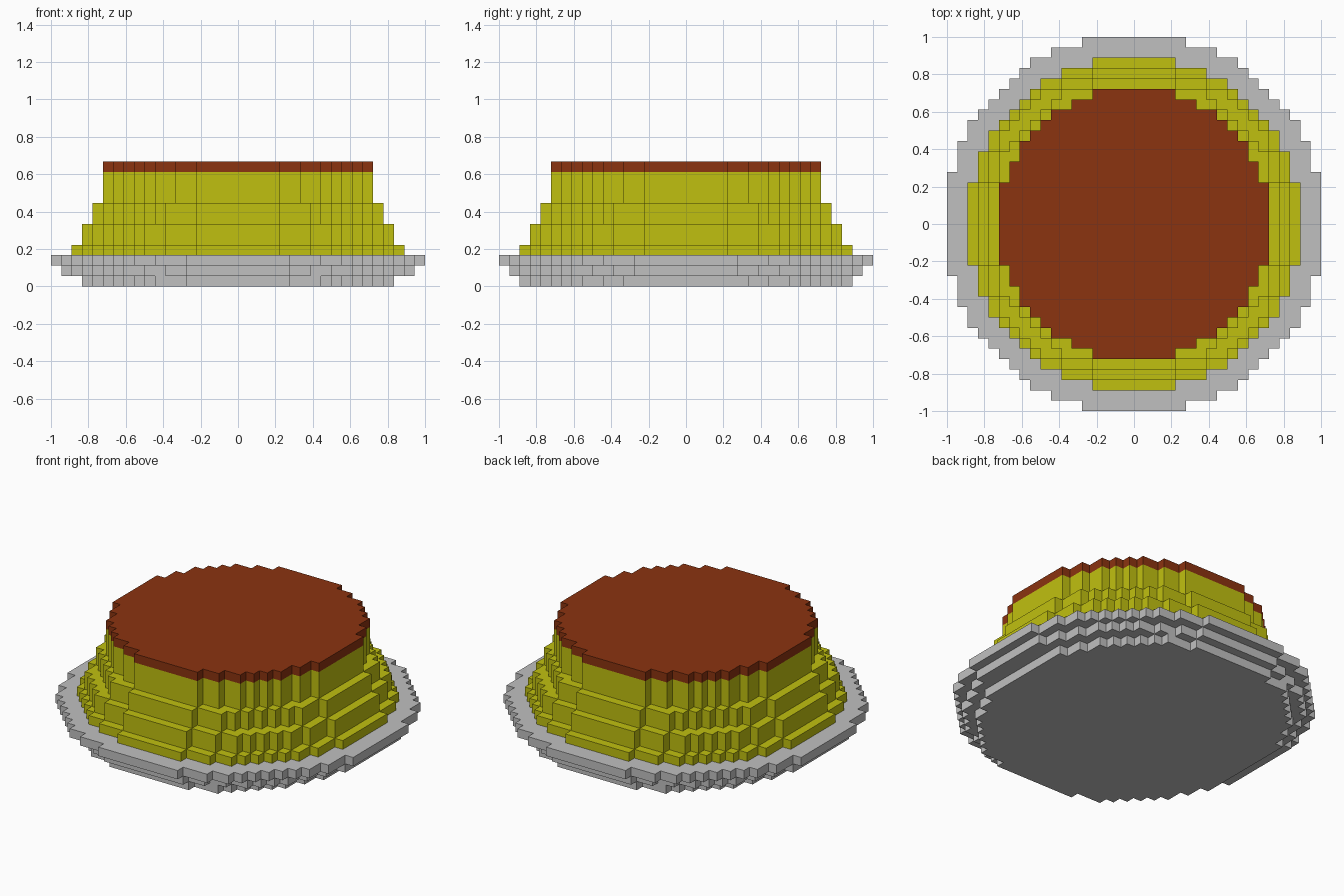
import bpy, bmesh

if "Cube" in bpy.data.objects:
    bpy.data.objects.remove(bpy.data.objects["Cube"], do_unlink=True)

UNIT = 2 / 36  # edge length of one block


def make_material(name, rgb):
    mat = bpy.data.materials.new(name)
    mat.use_nodes = True
    colour = (*rgb, 1)
    mat.diffuse_color = colour
    mat.node_tree.nodes["Principled BSDF"].inputs["Base Color"].default_value = colour
    return mat


def disc_rows(size, radius_sq):
    """Half-widths of a blocky disc, one per row from the rim to the middle."""
    rows = []
    for row in range(size, 0, -1):
        rows.append(sum((row - 0.5) ** 2 + (col + 0.5) ** 2 <= radius_sq
                        for col in range(size)))
    return rows


def stepped_outline(rows):
    """Closed staircase outline mirrored from one quadrant."""
    quadrant = []
    for i, width in enumerate(rows):
        if i == 0 or width != rows[i - 1]:
            y = len(rows) - i
            if i:
                quadrant.append((rows[i - 1], y))
            quadrant.append((width, y))
    lower = [(x, -y) for x, y in reversed(quadrant)]
    right = quadrant + lower
    return right + [(-x, y) for x, y in reversed(right)]


def make_part(name, layers, material):
    """Stack of stepped slabs; each layer is (rows, bottom, top) in blocks."""
    bm = bmesh.new()
    for rows, bottom, top in layers:
        outline = stepped_outline(rows)
        base = bm.faces.new([bm.verts.new((x * UNIT, y * UNIT, bottom * UNIT))
                             for x, y in outline])
        extruded = bmesh.ops.extrude_face_region(bm, geom=[base], use_keep_orig=True)
        moved = [v for v in extruded["geom"] if isinstance(v, bmesh.types.BMVert)]
        bmesh.ops.translate(bm, verts=moved, vec=(0, 0, (top - bottom) * UNIT))
    bmesh.ops.recalc_face_normals(bm, faces=bm.faces)
    mesh = bpy.data.meshes.new(name)
    bm.to_mesh(mesh)
    bm.free()
    mesh.materials.append(material)
    obj = bpy.data.objects.new(name, mesh)
    bpy.context.collection.objects.link(obj)
    return obj


grey = make_material("plate grey", (0.527, 0.527, 0.527))
yellow = make_material("custard yellow", (0.527, 0.527, 0.005))
brown = make_material("caramel brown", (0.258, 0.033, 0.005))

# Plate: slightly oval foot, then two widening rings
foot = [5, 8, 9, 10, 11, 12, 13, 13, 14, 14] + [15] * 6
make_part("plate", [(foot, 0, 1),
                    (disc_rows(17, 295.5), 1, 2),
                    (disc_rows(18, 333), 2, 3)], grey)

# Custard: four tiers narrowing upward
top_rows = disc_rows(13, 171.6)
make_part("custard_body", [(disc_rows(16, 257.5), 3, 4),
                           (disc_rows(15, 229.5), 4, 6),
                           (disc_rows(14, 199.5), 6, 8),
                           (top_rows, 8, 11)], yellow)

# Caramel layer on top
make_part("caramel_top", [(top_rows, 11, 12)], brown)
